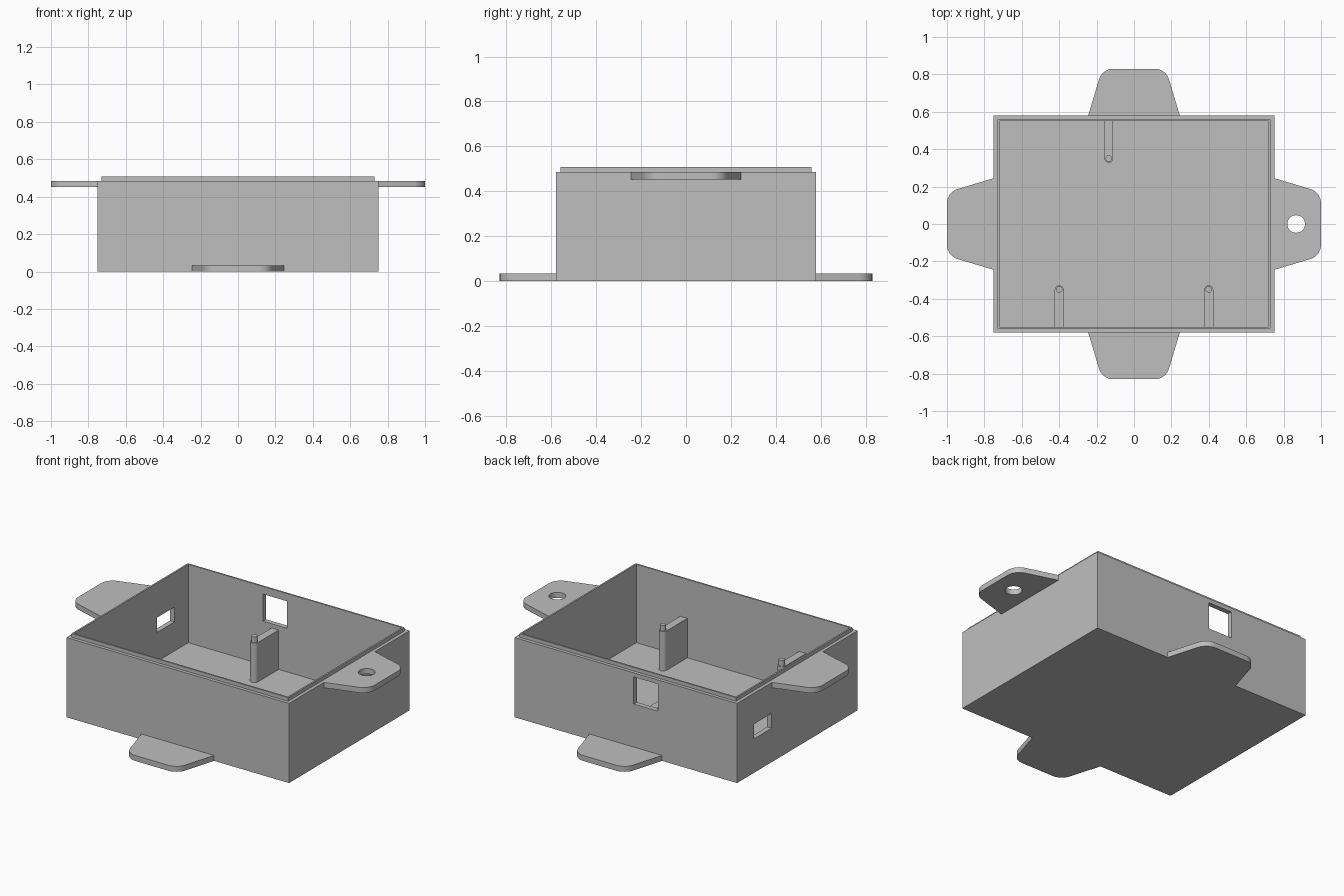
import bpy
import bmesh
from math import sin, cos, pi, radians
from mathutils import Matrix, Vector

if "Cube" in bpy.data.objects:
    bpy.data.objects.remove(bpy.data.objects["Cube"], do_unlink=True)

HALF_X, HALF_Y = 0.75, 0.58      # outer half sizes of the box
WALL, FLOOR, RIM, LIP = 0.03, 0.03, 0.485, 0.507
PLATE = 0.033                    # mounting tab thickness

grey = bpy.data.materials.new("plain grey")
grey.use_nodes = True
grey.diffuse_color = (0.52, 0.52, 0.52, 1)
grey.node_tree.nodes["Principled BSDF"].inputs["Base Color"].default_value = (0.52, 0.52, 0.52, 1)


def finish(name, bm):
    bmesh.ops.recalc_face_normals(bm, faces=bm.faces)
    mesh = bpy.data.meshes.new(name)
    bm.to_mesh(mesh)
    bm.free()
    mesh.materials.append(grey)
    ob = bpy.data.objects.new(name, mesh)
    bpy.context.collection.objects.link(ob)
    return ob


def activate(ob):
    bpy.ops.object.select_all(action='DESELECT')
    ob.select_set(True)
    bpy.context.view_layer.objects.active = ob


def smooth(ob):
    activate(ob)
    bpy.ops.object.shade_smooth_by_angle(angle=radians(30))


def prism(name, outline, z0, z1, place=Matrix()):
    """Extrude a flat outline from z0 to z1."""
    bm = bmesh.new()
    base = bm.faces.new([bm.verts.new((x, y, z0)) for x, y in outline])
    top = bmesh.ops.extrude_face_region(bm, geom=[base])["geom"]
    bmesh.ops.translate(bm, vec=(0, 0, z1 - z0),
                        verts=[v for v in top if isinstance(v, bmesh.types.BMVert)])
    bm.transform(place)
    return finish(name, bm)


def arc(cx, cy, r, start, end, steps):
    return [(cx + r * cos(radians(start + (end - start) * i / steps)),
             cy + r * sin(radians(start + (end - start) * i / steps)))
            for i in range(steps + 1)]


def circle(cx, cy, r, steps=40):
    return arc(cx, cy, r, 0, 360, steps)[:-1]


def rectangle(x0, x1, y0, y1):
    return [(x0, y0), (x1, y0), (x1, y1), (x0, y1)]


def cut(ob, cutter):
    cutter.hide_render = True
    mod = ob.modifiers.new("cut", 'BOOLEAN')
    mod.operation = 'DIFFERENCE'
    mod.solver = 'EXACT'
    mod.object = cutter
    activate(ob)
    bpy.ops.object.modifier_apply(modifier=mod.name)
    bpy.data.objects.remove(cutter, do_unlink=True)


# Open box: rectangular rings from the underside, over the stepped lip, to the floor
bm = bmesh.new()
rings = []
for inset, z in ((0, 0), (0, RIM), (0.02, RIM), (0.02, LIP), (WALL, LIP), (WALL, FLOOR)):
    x, y = HALF_X - inset, HALF_Y - inset
    rings.append([bm.verts.new((px, py, z)) for px, py in rectangle(-x, x, -y, y)])
for a, b in zip(rings, rings[1:]):
    for i in range(4):
        j = (i + 1) % 4
        bm.faces.new((a[i], a[j], b[j], b[i]))
bm.faces.new(rings[0])
bm.faces.new(rings[-1])
box = finish("box_body", bm)

# Windows through the back wall and the right wall
cut(box, prism("back_window_cutter", rectangle(-0.216, -0.054, 0.5, 0.65), 0.295, 0.46))
cut(box, prism("side_window_cutter", rectangle(-0.82, -0.68, 0.247, 0.418), 0.207, 0.297))

# Mounting tabs: tapered plates with rounded outer corners and a screw hole
LENGTH, BASE, TIP, ROUND = 0.25, 0.245, 0.17, 0.08
slant = Vector((LENGTH, TIP - BASE)).normalized()
lean = math_angle = Vector((0, 1)).angle(Vector((-slant.y, slant.x)))
centre_x = LENGTH - ROUND
# height of the rounding centre that touches the slanted edge
centre_y = BASE + slant.y / slant.x * centre_x - ROUND / slant.x
corner = arc(centre_x, centre_y, ROUND, 90 - lean * 180 / pi, 0, 10)
outline = [(0, BASE)] + corner + [(x, -y) for x, y in reversed(corner)] + [(0, -BASE)]

for name, reach, turn, z in (("left_tab", HALF_X, 0, RIM - PLATE),
                             ("back_tab", HALF_Y, 90, 0),
                             ("right_tab", HALF_X, 180, RIM - PLATE),
                             ("front_tab", HALF_Y, 270, 0)):
    place = Matrix.Rotation(radians(turn), 4, 'Z') @ Matrix.Translation((reach, 0, 0))
    tab = prism(name, outline, z, z + PLATE, place)
    cut(tab, prism("hole_cutter", circle(0.117, 0, 0.047), z - 0.1, z + 0.1, place))
    smooth(tab)

# Inner support ribs with rounded ends, each carrying a locating peg
RIB, RIB_TOP, PEG_TOP = 0.024, 0.27, 0.305
inner = HALF_Y - WALL
for name, x, side in (("back", -0.135, 1), ("front_left", 0.4, -1), ("front_right", -0.4, -1)):
    place = Matrix.Translation((x, 0, 0)) @ Matrix.Rotation(0 if side > 0 else pi, 4, 'Z')
    shape = [(RIB, inner)] + arc(0, 0.352, RIB, 0, -180, 16) + [(-RIB, inner)]
    smooth(prism(name + "_rib", shape, FLOOR, RIB_TOP, place))
    smooth(prism(name + "_peg", circle(0, 0.35, 0.017, 24), RIB_TOP, PEG_TOP, place))
